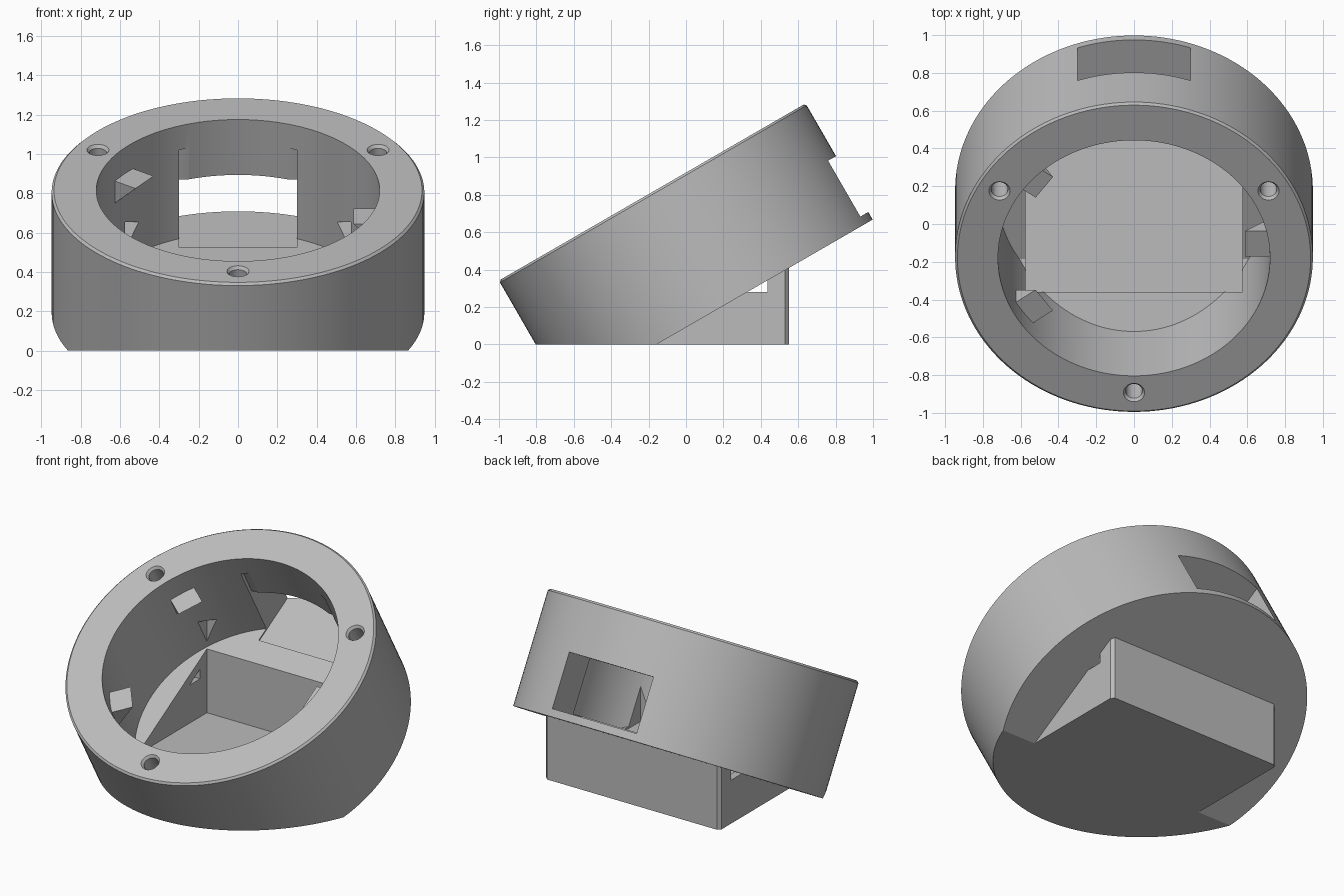
import bpy, bmesh, math
from mathutils import Matrix, Vector

if "Cube" in bpy.data.objects:
    bpy.data.objects.remove(bpy.data.objects["Cube"], do_unlink=True)

grey = bpy.data.materials.new("plain grey")
grey.use_nodes = True
COLOUR = (0.5, 0.5, 0.5, 1)
grey.diffuse_color = COLOUR
grey.node_tree.nodes["Principled BSDF"].inputs["Base Color"].default_value = COLOUR

# Tilted frame: origin at the centre of the ring's underside
TILT = Matrix.Translation((0, 0.178, 0.194)) @ Matrix.Rotation(math.radians(30), 4, 'X')
R_OUT, R_IN, HEIGHT, FLOOR = 0.947, 0.72, 0.717, 0.055


def to_object(name, bm):
    bmesh.ops.recalc_face_normals(bm, faces=bm.faces[:])
    mesh = bpy.data.meshes.new(name)
    bm.to_mesh(mesh)
    bm.free()
    obj = bpy.data.objects.new(name, mesh)
    bpy.context.collection.objects.link(obj)
    mesh.materials.append(grey)
    return obj


def slice_off(bm, point, normal):
    """Remove everything on the normal's side of a plane and cap the cut."""
    geom = bm.verts[:] + bm.edges[:] + bm.faces[:]
    cut = bmesh.ops.bisect_plane(bm, geom=geom, plane_co=point, plane_no=normal, clear_outer=True)
    edges = [e for e in cut["geom_cut"] if isinstance(e, bmesh.types.BMEdge)]
    if edges:
        bmesh.ops.contextual_create(bm, geom=edges)


def cylinder(name, r, w0, w1, r_top=None, at=(0, 0), segments=144, bevel=0, z_min=None):
    bm = bmesh.new()
    bmesh.ops.create_cone(bm, cap_ends=True, segments=segments, radius1=r, radius2=r_top or r,
                          depth=w1 - w0,
                          matrix=Matrix.Translation((at[0], at[1], (w0 + w1) / 2)))
    if bevel:
        rim = [e for e in bm.edges if all(v.co.z > w1 - 0.001 for v in e.verts)]
        bmesh.ops.bevel(bm, geom=rim, offset=bevel, segments=1, affect='EDGES')
    bm.transform(TILT)
    if z_min is not None:
        slice_off(bm, (0, 0, z_min), (0, 0, -1))
    return to_object(name, bm)


def block(name, lo, hi, tilted=False):
    bm = bmesh.new()
    lo, hi = Vector(lo), Vector(hi)
    bmesh.ops.create_cube(bm, size=1, matrix=Matrix.Translation((lo + hi) / 2)
                          @ Matrix.Diagonal((*(hi - lo), 1)))
    if tilted:
        bm.transform(TILT)
    return to_object(name, bm)


def combine(target, tool, operation='DIFFERENCE'):
    mod = target.modifiers.new(tool.name, 'BOOLEAN')
    mod.object, mod.operation, mod.solver = tool, operation, 'EXACT'
    bpy.context.view_layer.objects.active = target
    bpy.ops.object.modifier_apply(modifier=mod.name)
    bpy.data.objects.remove(tool, do_unlink=True)


# Tilted ring, flattened where it meets the ground
body = cylinder("tilted_ring_body", R_OUT, 0, HEIGHT, bevel=0.012, z_min=0)

# Upright rear foot with chamfered back corners, topped by the ring's underside
foot = block("rear_foot", (-0.625, -0.4, 0), (0.625, 0.55, 0.7))
bm = bmesh.new()
bm.from_mesh(foot.data)
corners = [e for e in bm.edges if all(v.co.y > 0.54 for v in e.verts)
           and abs(e.verts[0].co.x - e.verts[1].co.x) < 0.01]
bmesh.ops.bevel(bm, geom=corners, offset=0.02, segments=1, affect='EDGES')
slice_off(bm, TILT @ Vector((0, 0, 0.02)), TILT.to_3x3() @ Vector((0, 0, 1)))
bm.to_mesh(foot.data)
bm.free()

# Cable hole through both sides of the foot
combine(foot, block("cable_hole", (-0.8, 0.31, 0.28), (0.8, 0.435, 0.6)))
combine(body, foot, 'UNION')

# Round hollow and the square well in the foot
combine(body, cylinder("round_hollow", R_IN, FLOOR, 1, z_min=0.048))
combine(body, block("foot_well", (-0.575, -0.36, 0.035), (0.575, 0.505, 0.655)))

# Rear port and the shallow flat pocket inside it
combine(body, block("rear_port", (-0.3, 0.6, 0.047), (0.3, 1.1, 0.392), tilted=True))
combine(body, block("port_pocket", (-0.3, 0.565, 0.047), (0.3, 0.675, 0.576), tilted=True))

# Three countersunk screw holes in the rim
for degrees in (30, 150, 270):
    a = math.radians(degrees)
    spot = (0.822 * math.cos(a), 0.822 * math.sin(a))
    combine(body, cylinder("screw_hole", 0.044, 0.5, 0.8, at=spot, segments=32))
    combine(body, cylinder("countersink", 0.042, 0.698, 0.722, r_top=0.06, at=spot, segments=32))

# Three wedge tabs on the inner wall
for number, degrees in enumerate((0, 144, 216), 1):
    bm = bmesh.new()
    profile = ((0.587, 0.565), (0.74, 0.565), (0.74, 0.412))
    face = bm.faces.new([bm.verts.new((r, -0.078, w)) for r, w in profile])
    side = bmesh.ops.extrude_face_region(bm, geom=[face])
    moved = [v for v in side["geom"] if isinstance(v, bmesh.types.BMVert)]
    bmesh.ops.translate(bm, verts=moved, vec=(0, 0.156, 0))
    bm.transform(TILT @ Matrix.Rotation(math.radians(degrees), 4, 'Z'))
    to_object(f"wedge_tab_{number}", bm)

# Smooth round walls, sharp edges
bpy.ops.object.select_all(action='DESELECT')
body.select_set(True)
bpy.context.view_layer.objects.active = body
bpy.ops.object.shade_smooth_by_angle(angle=math.radians(30))
